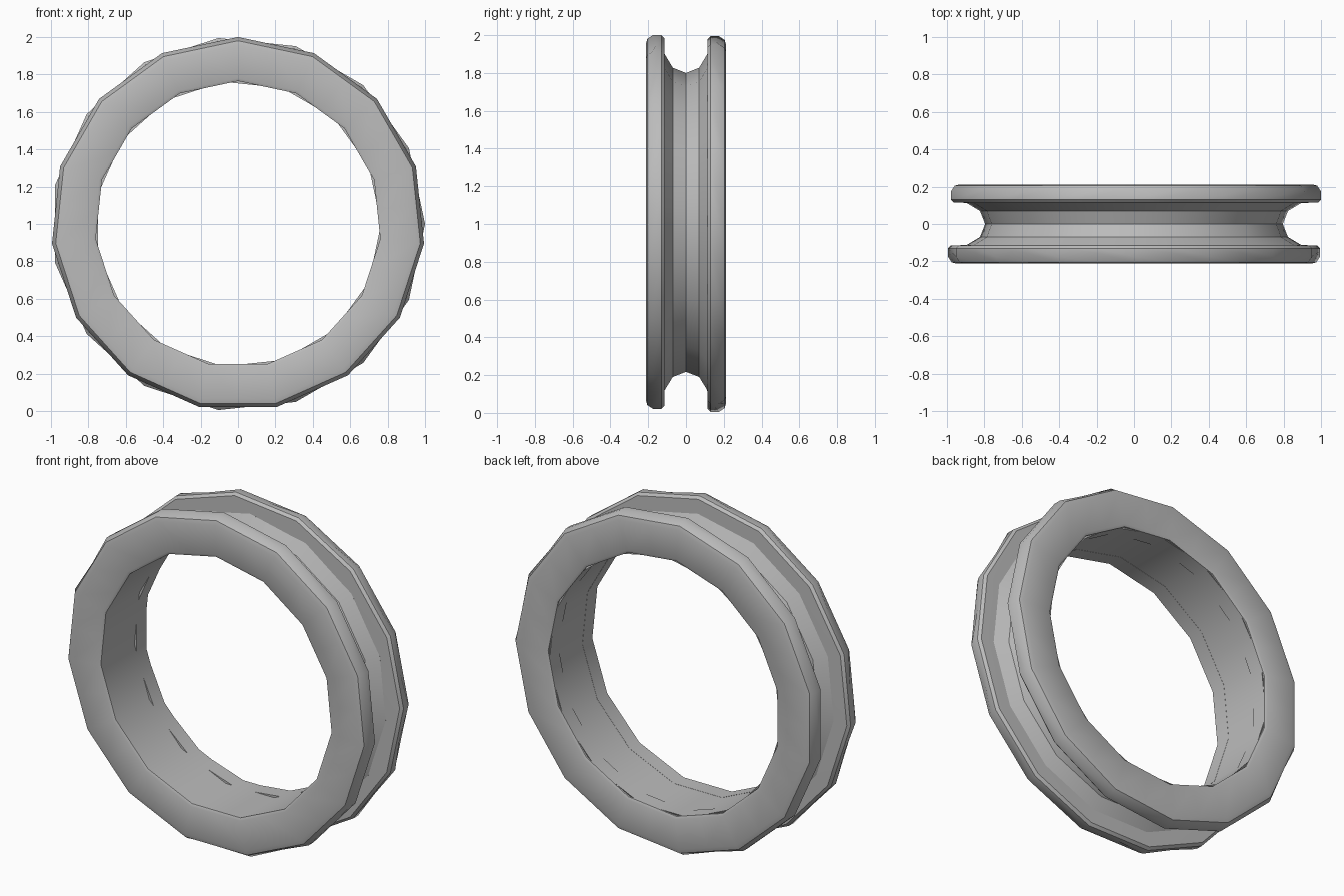
import bpy, bmesh, math

cube = bpy.data.objects.get("Cube")
if cube:
    bpy.data.objects.remove(cube, do_unlink=True)

grey = bpy.data.materials.new("plain_grey")
grey.use_nodes = True
colour = (0.5, 0.5, 0.5, 1)
grey.diffuse_color = colour
grey.node_tree.nodes["Principled BSDF"].inputs["Base Color"].default_value = colour

SIDES = 15
HALF = math.pi / SIDES


def ring(name, profile, turn):
    """Sweep a closed (radius, y, wave) profile around a polygon in the xz plane.
    Each side has a middle column; wave shifts y there."""
    bm = bmesh.new()
    columns = []
    for i in range(SIDES * 2):
        a = math.radians(turn) + i * HALF
        mid = i % 2
        k = math.cos(HALF) if mid else 1
        columns.append([bm.verts.new((r * k * math.cos(a), y + w * mid,
                                      1 + r * k * math.sin(a)))
                        for r, y, w in profile])
    n = len(profile)
    for i, col in enumerate(columns):
        nxt = columns[(i + 1) % len(columns)]
        for j in range(n):
            m = (j + 1) % n
            bm.faces.new((col[j], nxt[j], nxt[m], col[m]))
    bmesh.ops.recalc_face_normals(bm, faces=bm.faces)
    mesh = bpy.data.meshes.new(name)
    bm.to_mesh(mesh)
    bm.free()
    mesh.materials.append(grey)
    ob = bpy.data.objects.new(name, mesh)
    bpy.context.collection.objects.link(ob)
    bpy.ops.object.select_all(action='DESELECT')
    ob.select_set(True)
    bpy.context.view_layer.objects.active = ob
    bpy.ops.object.shade_smooth_by_angle(angle=math.radians(30))
    return ob


# Rim: flat face, wavy bevel, tread and a thin inner lip
rim = [(0.765, -0.205, 0), (0.78, -0.212, 0), (0.955, -0.212, 0),
       (0.98, -0.205, 0), (1.0, -0.175, 0.02), (1.0, -0.13, 0),
       (0.985, -0.115, 0), (0.87, -0.112, 0), (0.765, -0.112, 0)]
ring("front_rim", rim, 90)
ring("back_rim", [(r, -y, -w) for r, y, w in rim], 96)

# Grooved band joining the rims
half = [(0.8, 0, 0), (0.828, 0.07, 0), (0.9, 0.113, 0), (0.9, 0.13, 0), (0.766, 0.2, 0)]
band = half + [(r, -y, 0) for r, y, w in reversed(half[1:])]
ring("grooved_band", band, 90)
